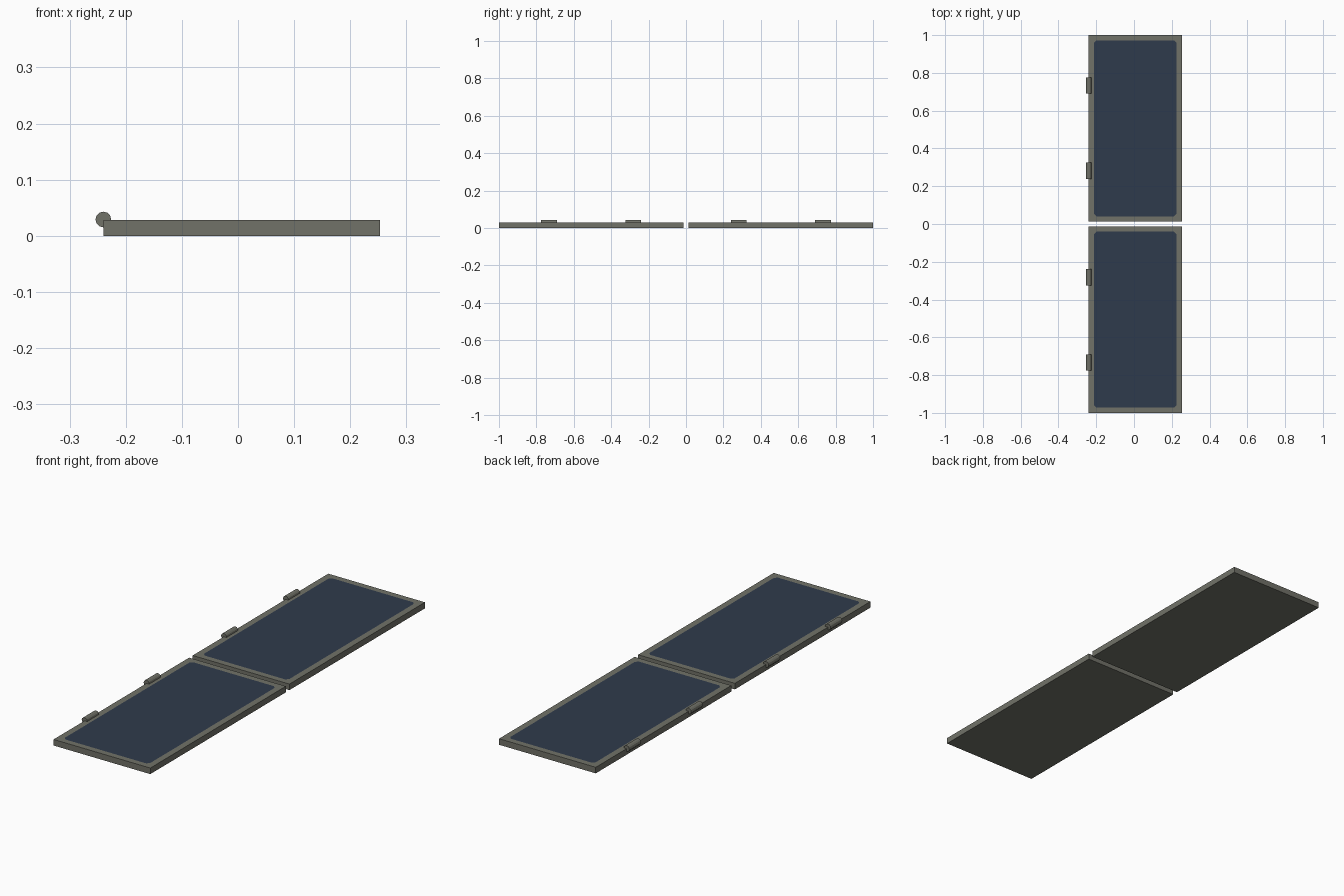
import bpy, bmesh, math
from mathutils import Matrix

if "Cube" in bpy.data.objects:
    bpy.data.objects.remove(bpy.data.objects["Cube"])


def material(name, rgb):
    m = bpy.data.materials.new(name)
    m.diffuse_color = (*rgb, 1)
    m.use_nodes = True
    m.node_tree.nodes["Principled BSDF"].inputs["Base Color"].default_value = m.diffuse_color
    return m


GREY = material("frame grey", (0.165, 0.168, 0.140))
BLUE = material("cell blue", (0.028, 0.043, 0.072))

X0, X1, Y0, Y1, H = -0.24, 0.253, 0.013, 1.0, 0.028   # panel box
MX, MY, CH = 0.029, 0.028, 0.012                      # frame margins, corner chamfer


def finish(bm, name, mats):
    bmesh.ops.recalc_face_normals(bm, faces=bm.faces)
    me = bpy.data.meshes.new(name)
    bm.to_mesh(me)
    bm.free()
    for m in mats:
        me.materials.append(m)
    ob = bpy.data.objects.new(name, me)
    bpy.context.collection.objects.link(ob)
    return ob


# Flat panel slab with a chamfered blue field cut into its top face
def panel(name, y0, y1):
    bm = bmesh.new()
    rect = [(X0, y0), (X1, y0), (X1, y1), (X0, y1)]
    lo = [bm.verts.new((x, y, 0)) for x, y in rect]
    hi = [bm.verts.new((x, y, H)) for x, y in rect]
    a, b, c, d = X0 + MX, X1 - MX, y0 + MY, y1 - MY
    octagon = [(a, c + CH), (a + CH, c), (b - CH, c), (b, c + CH),
               (b, d - CH), (b - CH, d), (a + CH, d), (a, d - CH)]
    inner = [bm.verts.new((x, y, H)) for x, y in octagon]
    bm.faces.new(lo[::-1])
    for i in range(4):
        j = (i + 1) % 4
        bm.faces.new((lo[i], lo[j], hi[j], hi[i]))
        p, q, r = inner[2 * i], inner[2 * i + 1], inner[(2 * i + 2) % 8]
        bm.faces.new((hi[i], q, p))
        bm.faces.new((hi[i], hi[j], r, q))
    field = bm.faces.new(inner)
    field.material_index = 1
    return finish(bm, name, (GREY, BLUE))


# Hinge barrel lying along y on the panel's left top edge
def hinge(name, y):
    bm = bmesh.new()
    mat = Matrix.Translation((X0, y, 0.029)) @ Matrix.Rotation(math.pi / 2, 4, 'X')
    bmesh.ops.create_cone(bm, cap_ends=True, segments=12, radius1=0.014,
                          radius2=0.014, depth=0.085, matrix=mat)
    return finish(bm, name, (GREY,))


panel("back_panel", Y0, Y1)
panel("front_panel", -Y1, -Y0)
for side, s in (("back", 1), ("front", -1)):
    hinge(side + "_inner_hinge", s * 0.282)
    hinge(side + "_outer_hinge", s * 0.733)
